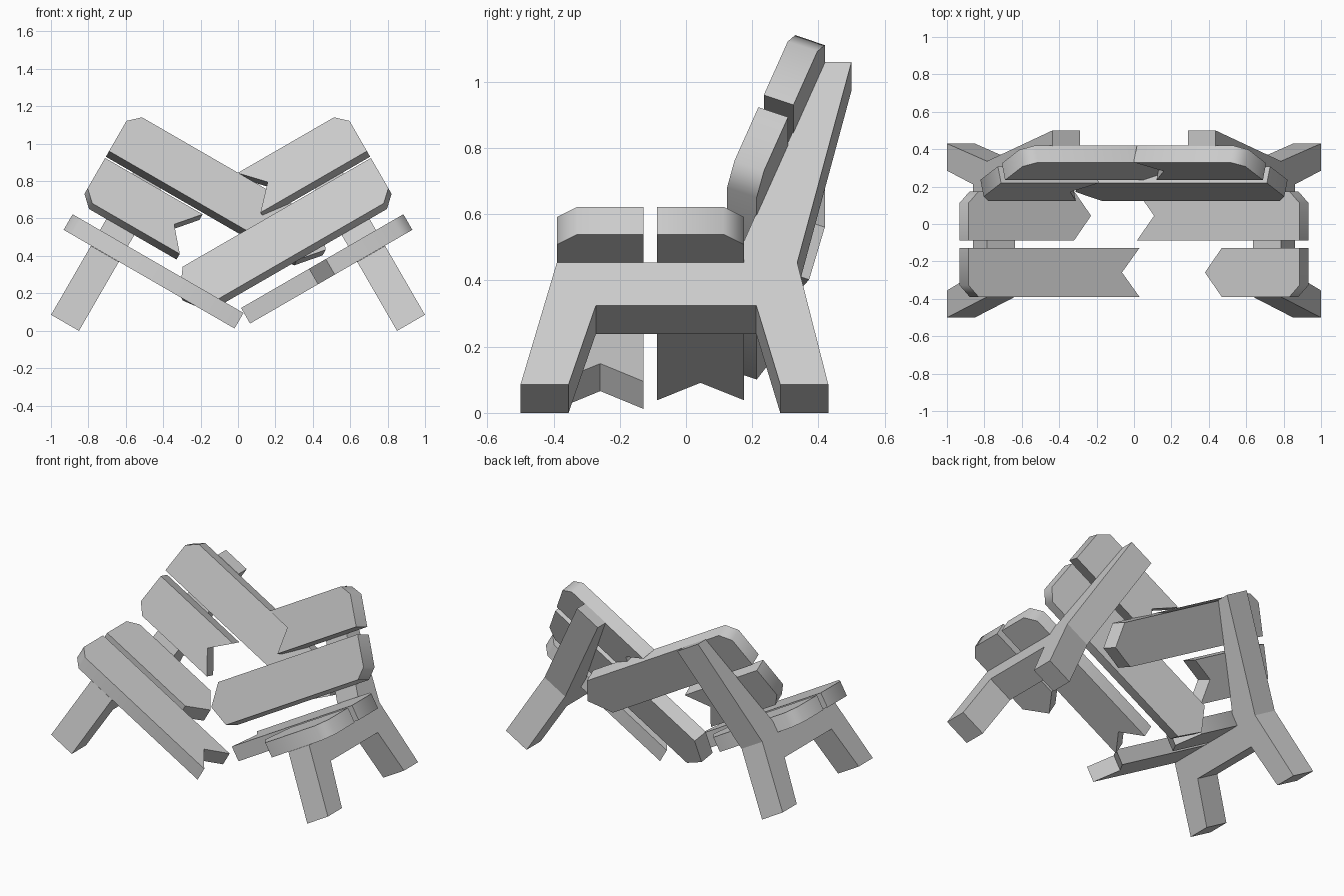
import bpy, bmesh, math
from mathutils import Vector

if "Cube" in bpy.data.objects:
    bpy.data.objects.remove(bpy.data.objects["Cube"])

C, S = math.cos(math.radians(30)), math.sin(math.radians(30))
LEAN = math.atan2(0.095, 0.245)      # backrest lean


def place(side, s, y, t):
    """Half-bench coordinates (s outward, t up) tilted 30 degrees; side is +1 or -1."""
    return Vector((side * (s * C - t * S), y, s * S + t * C))


def prism(name, a, b, smooth=False):
    """Solid between two matching outlines."""
    bm = bmesh.new()
    va = [bm.verts.new(p) for p in a]
    vb = [bm.verts.new(p) for p in b]
    bm.faces.new(va)
    bm.faces.new(vb[::-1])
    n = len(va)
    for i in range(n):
        j = (i + 1) % n
        bm.faces.new((va[j], va[i], vb[i], vb[j]))
    bmesh.ops.recalc_face_normals(bm, faces=bm.faces[:])
    me = bpy.data.meshes.new(name)
    bm.to_mesh(me)
    bm.free()
    if smooth:
        me.shade_smooth()
        me.set_sharp_from_angle(angle=math.radians(47))
    ob = bpy.data.objects.new(name, me)
    bpy.context.collection.objects.link(ob)
    return ob


def board(name, side, y0, t0, angle, corner, mid, cut_high):
    """Plank starting at (y0, t0), width rising by angle from vertical, broken inner end."""
    W, T, E, K = 0.262, 0.096, 1.077, 0.062
    pts = [(corner, 0), (mid, W / 2), (corner, W)]
    if cut_high:
        pts += [(E - K, W), (E, W - K), (E, 0)]
    else:
        pts += [(E, W), (E, K), (E - K, 0)]
    wy, wt = math.sin(angle), math.cos(angle)      # width direction
    ny, nt = wt, -wy                               # towards the support
    face = [(s, y0 + w * wy, t0 + w * wt) for s, w in pts]
    a = [place(side, *p) for p in face]
    b = [place(side, s, y + T * ny, t + T * nt) for s, y, t in face]
    prism(name, a, b, True)


# side frame outline: front leg, seat rail, tapered back post, rear leg
frame = [(-0.50, -0.426), (-0.39, 0.0), (0.146, 0.0), (0.417, 0.70), (0.50, 0.70),
         (0.336, 0.0), (0.43, -0.426), (0.285, -0.426), (0.212, -0.149),
         (-0.272, -0.149), (-0.355, -0.426)]

# broken ends: (corner, middle) for front seat, rear seat, lower back, upper back
ends = {
    1: [(0.598, 0.494), (0.075, 0.18), (-0.085, -0.175), (0.42, 0.535)],
    -1: [(0.022, 0.13), (0.425, 0.321), (0.475, 0.58), (-0.085, -0.19)],
}

for side, label in ((1, "right"), (-1, "left")):
    prism(label + "_side_frame",
          [place(side, 0.736, y, t) for y, t in frame],
          [place(side, 0.908, y, t) for y, t in frame])
    e = ends[side]
    # seat planks lie flat (width along y)
    board(label + "_front_seat_plank", side, -0.39, 0.097, math.pi / 2, *e[0], False)
    board(label + "_rear_seat_plank", side, -0.087, 0.097, math.pi / 2, *e[1], True)
    # back planks lean against the posts
    board(label + "_lower_back_plank", side, 0.124, 0.200, LEAN, *e[2], False)
    board(label + "_upper_back_plank", side, 0.235, 0.487, LEAN, *e[3], True)
